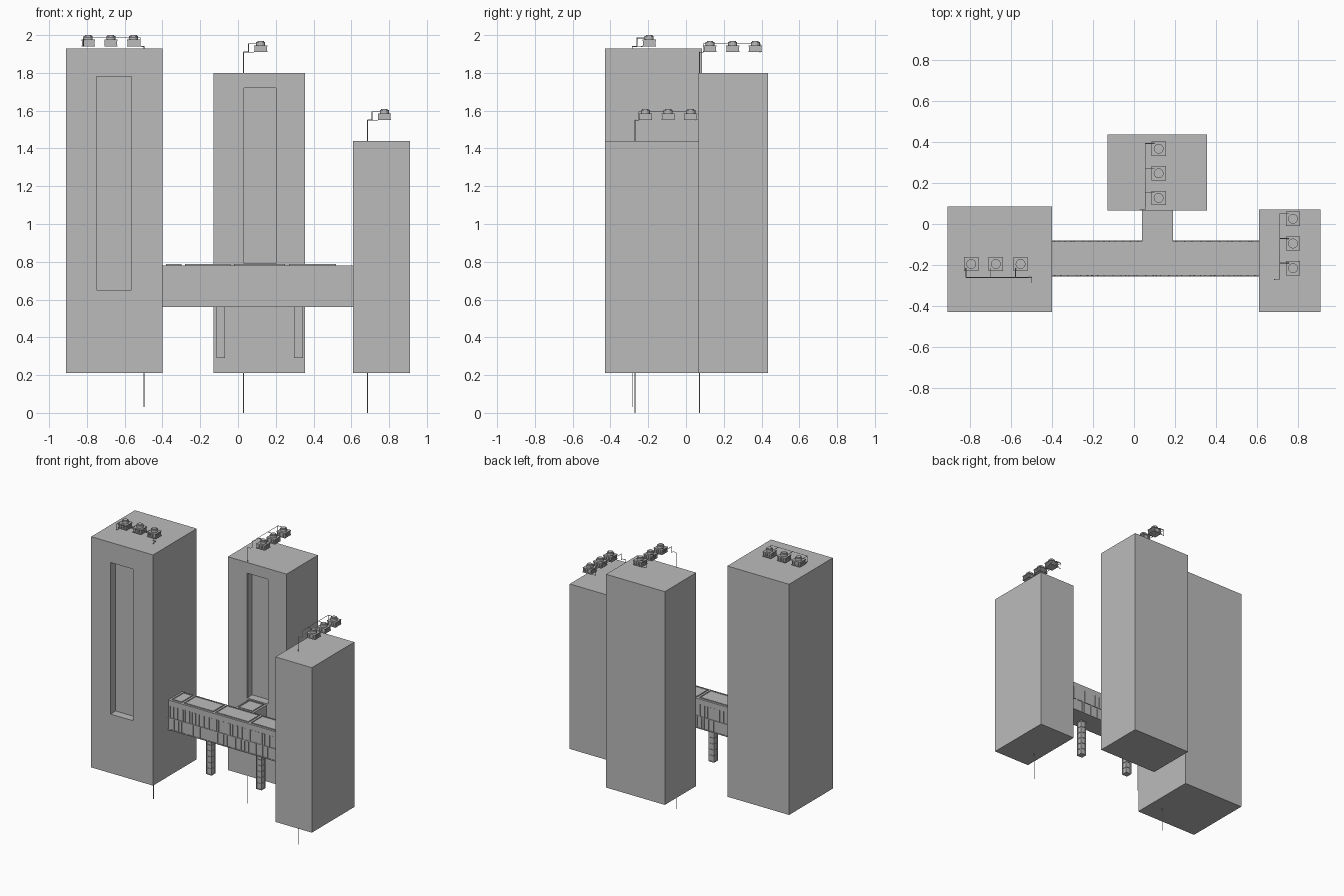
import bpy, bmesh, random
from mathutils import Matrix, Vector

random.seed(4)
if "Cube" in bpy.data.objects:
    bpy.data.objects.remove(bpy.data.objects["Cube"], do_unlink=True)

grey = bpy.data.materials.new("concrete_grey")
grey.use_nodes = True
grey.diffuse_color = (0.5, 0.5, 0.5, 1)
grey.node_tree.nodes["Principled BSDF"].inputs["Base Color"].default_value = (0.5, 0.5, 0.5, 1)


def add_box(bm, x0, x1, y0, y1, z0, z1):
    mat = Matrix.Translation(((x0 + x1) / 2, (y0 + y1) / 2, (z0 + z1) / 2))
    mat = mat @ Matrix.Diagonal((x1 - x0, y1 - y0, z1 - z0, 1))
    return bmesh.ops.create_cube(bm, size=1, matrix=mat)["verts"]


def add_block(bm, x, y, z, size, height):
    half = size / 2
    add_box(bm, x - half, x + half, y - half, y + half, z, z + height)


def add_drum(bm, x, y, z, radius, height):
    bmesh.ops.create_cone(bm, cap_ends=True, segments=16, radius1=radius, radius2=radius,
                          depth=height, matrix=Matrix.Translation((x, y, z + height / 2)))


def finish(bm, name):
    mesh = bpy.data.meshes.new(name)
    bm.to_mesh(mesh)
    bm.free()
    mesh.materials.append(grey)
    obj = bpy.data.objects.new(name, mesh)
    bpy.context.collection.objects.link(obj)
    return obj


def tower(name, x0, x1, y0, y1, top, recess=None):
    bm = bmesh.new()
    add_box(bm, x0, x1, y0, y1, 0.21, top)
    if recess:
        # Inset the front face to the recess outline, then push it inwards
        rx0, rx1, rz0, rz1, depth = recess
        front = min(bm.faces, key=lambda f: f.calc_center_median().y)
        bmesh.ops.inset_individual(bm, faces=[front], thickness=0.02)
        mid = front.calc_center_median()
        for v in front.verts:
            v.co.x = rx0 if v.co.x < mid.x else rx1
            v.co.z = rz0 if v.co.z < mid.z else rz1
        panel = bmesh.ops.extrude_discrete_faces(bm, faces=[front])["faces"][0]
        bmesh.ops.translate(bm, verts=panel.verts[:], vec=(0, depth, 0))
    return finish(bm, name)


tower("tall_tower", -0.91, -0.40, -0.43, 0.085, 1.93, (-0.75, -0.565, 0.65, 1.78, 0.06))
tower("rear_tower", -0.13, 0.355, 0.065, 0.435, 1.80, (0.03, 0.20, 0.79, 1.72, 0.06))
tower("short_tower", 0.61, 0.91, -0.43, 0.07, 1.44)

# Bridge: T-shaped deck between the towers
L, R, FRONT, BACK, LOW, HIGH = -0.40, 0.61, -0.25, -0.085, 0.56, 0.78
bm = bmesh.new()
add_box(bm, L, R, FRONT, BACK, LOW, HIGH)
finish(bm, "bridge")
bm = bmesh.new()
add_box(bm, 0.04, 0.19, BACK, 0.065, LOW, HIGH)
finish(bm, "bridge_stem")

# Horizontal bands and irregular upright fins on both long sides
bm = bmesh.new()
for face, out in ((FRONT, -1), (BACK, 1)):
    def strip(x0, x1, z0, z1, depth):
        add_box(bm, x0, x1, *sorted((face, face + out * depth)), z0, z1)
    spans = ((L, R),) if out < 0 else ((L, 0.04), (0.19, R))
    for a, b in spans:
        for z in (LOW, 0.647):
            strip(a, b, z, z + 0.006, 0.005)
        for z0, z1, gap in ((0.56, 0.65, 0.042), (0.65, 0.74, 0.03)):
            x = a + 0.01
            while x < b - 0.012:
                strip(x, x + random.choice((0.005, 0.008)), z0, z1, 0.004)
                x += gap * random.uniform(0.45, 1.5)
finish(bm, "bridge_fins")

# Roof panels with thin raised borders
bm = bmesh.new()
for x0, x1, y0, y1 in ((-0.38, -0.30, -0.235, -0.10), (-0.28, -0.04, -0.235, -0.10),
                       (-0.02, 0.25, -0.235, -0.10), (0.27, 0.52, -0.235, -0.10),
                       (0.055, 0.175, -0.08, 0.055)):
    add_box(bm, x0, x1, y0, y1, HIGH, HIGH + 0.003)
    w = 0.006
    for a, b, c, d in ((x0, x1, y0, y0 + w), (x0, x1, y1 - w, y1),
                       (x0, x0 + w, y0, y1), (x1 - w, x1, y0, y1)):
        add_box(bm, a, b, c, d, HIGH, HIGH + 0.007)
finish(bm, "bridge_roof_panels")

# Framed shafts hanging under the bridge
for name, cx in (("left_shaft", 0.32), ("right_shaft", -0.092)):
    bm = bmesh.new()
    cy, half, bottom = -0.19, 0.023, 0.29
    add_block(bm, cx, cy, bottom, 0.038, LOW - bottom)
    for sx in (-1, 1):
        for sy in (-1, 1):
            add_block(bm, cx + sx * 0.02, cy + sy * 0.02, bottom, 0.006, LOW - bottom)
    for i in range(7):
        add_block(bm, cx, cy, bottom + i * 0.044, 2 * half, 0.005)
    finish(bm, name)


def cooling_unit(name, x, y, z):
    bm = bmesh.new()
    add_block(bm, x, y, z, 0.07, 0.006)
    add_block(bm, x, y, z, 0.056, 0.035)
    add_block(bm, x, y, z + 0.03, 0.07, 0.006)
    for i in range(-2, 3):
        for s in (-1, 1):
            add_block(bm, x + i * 0.015, y + s * 0.03, z, 0.006, 0.034)
            add_block(bm, x + s * 0.03, y + i * 0.015, z, 0.006, 0.034)
    add_drum(bm, x, y, z + 0.035, 0.024, 0.019)
    add_drum(bm, x, y, z + 0.054, 0.017, 0.006)
    finish(bm, name)


def pipe(name, points, radius=0.002):
    curve = bpy.data.curves.new(name, "CURVE")
    curve.dimensions = "3D"
    curve.bevel_depth = radius
    curve.bevel_resolution = 1
    curve.use_fill_caps = True
    spline = curve.splines.new("POLY")
    spline.points.add(len(points) - 1)
    for p, co in zip(spline.points, points):
        p.co = (*co, 1)
    curve.materials.append(grey)
    bpy.context.collection.objects.link(bpy.data.objects.new(name, curve))


# Three cooling units per tower, joined to one long downpipe
def cooling_row(name, centre, along, side, foot):
    c, along, side = Vector(centre), Vector(along), Vector(side)

    def at(u, v, h):
        return c + along * u + side * v + Vector((0, 0, h))

    for i in (-1, 0, 1):
        cooling_unit(f"{name}_unit_{i + 2}", *at(i * 0.12, 0, 0))
        pipe(f"{name}_branch_{i + 2}", [at(i * 0.12 - 0.025, 0.065, 0.045),
                                        at(i * 0.12 - 0.025, 0.02, 0.045)])
    pipe(f"{name}_manifold", [at(-0.145, 0.035, 0), at(-0.145, 0.065, 0),
                              at(-0.145, 0.065, 0.045), at(0.155, 0.065, 0.045),
                              at(0.155, 0.065, 0), at(0.175, 0.065, 0), at(0.175, 0.09, 0)])
    down = at(0.175, 0.09, 0)
    pipe(f"{name}_downpipe", [down, Vector((down.x, down.y, foot))], 0.0025)


cooling_row("tall_tower", (-0.673, -0.195, 1.94), (1, 0, 0), (0, -1, 0), 0.03)
cooling_row("rear_tower", (0.12, 0.247, 1.91), (0, -1, 0), (-1, 0, 0), 0)
cooling_row("short_tower", (0.775, -0.095, 1.55), (0, -1, 0), (-1, 0, 0), 0)
